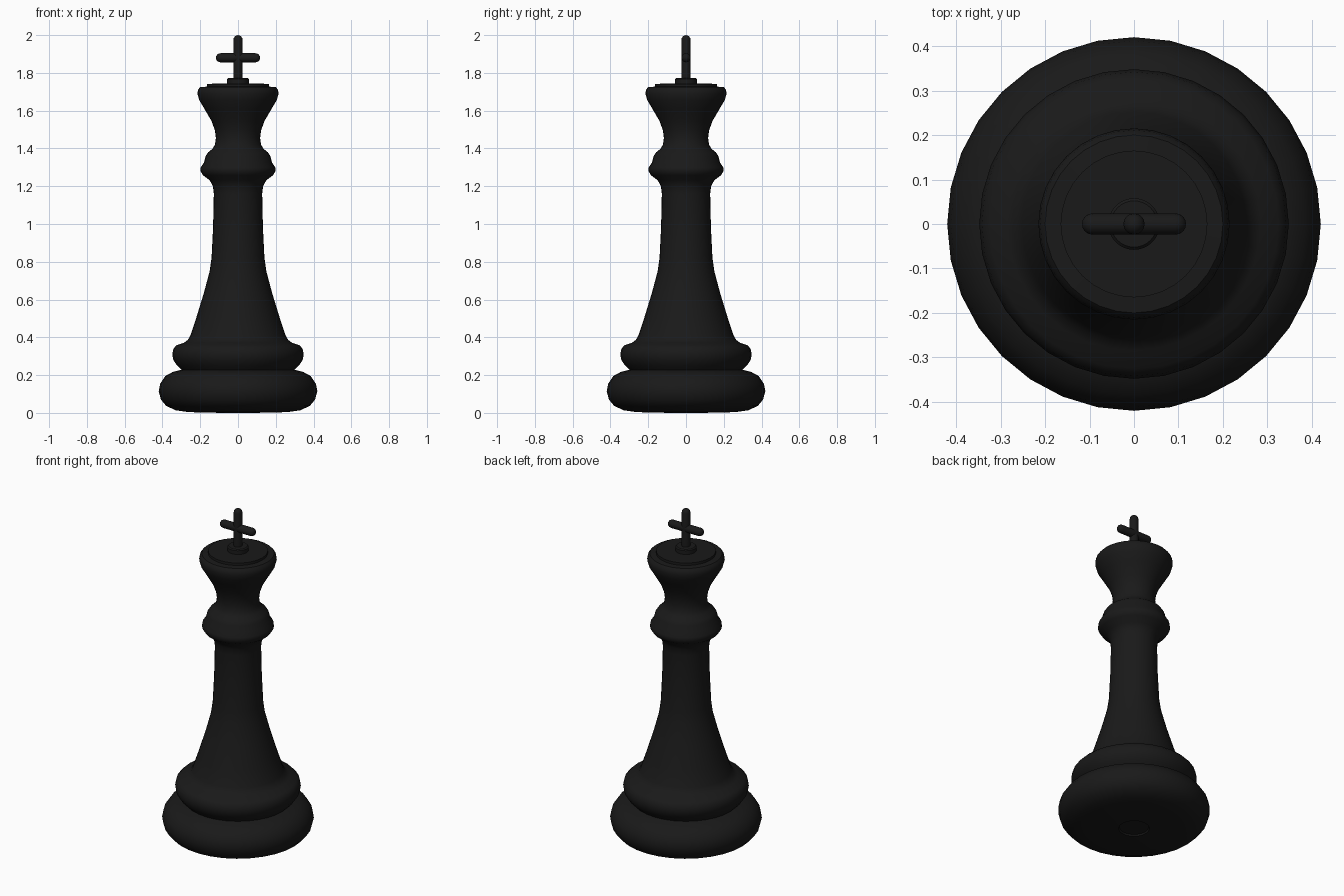
import bpy, math
from mathutils import Matrix

if "Cube" in bpy.data.objects:
    bpy.data.objects.remove(bpy.data.objects["Cube"])

black = bpy.data.materials.new("black_finish")
black.diffuse_color = (0.01, 0.01, 0.01, 1)
black.use_nodes = True
black.node_tree.nodes["Principled BSDF"].inputs["Base Color"].default_value = black.diffuse_color


def lathe(name, profile, sides=32, angle=40):
    """Revolve (radius, height) points around z; zero radius closes an end."""
    verts, rings, faces = [], [], []
    for r, z in profile:
        count = 1 if r == 0 else sides
        rings.append([len(verts) + i for i in range(count)])
        for i in range(count):
            a = 2 * math.pi * i / sides
            verts.append((r * math.cos(a), r * math.sin(a), z))
    for lo, hi in zip(rings, rings[1:]):
        for i in range(sides):
            j = (i + 1) % sides
            if len(lo) == 1:
                faces.append((lo[0], hi[j], hi[i]))
            elif len(hi) == 1:
                faces.append((lo[i], lo[j], hi[0]))
            else:
                faces.append((lo[i], lo[j], hi[j], hi[i]))
    mesh = bpy.data.meshes.new(name)
    mesh.from_pydata(verts, [], faces)
    mesh.materials.append(black)
    obj = bpy.data.objects.new(name, mesh)
    bpy.context.collection.objects.link(obj)
    bpy.ops.object.select_all(action='DESELECT')
    obj.select_set(True)
    bpy.context.view_layer.objects.active = obj
    bpy.ops.object.shade_smooth_by_angle(angle=math.radians(angle))
    return obj


def dome(r, z, sign, steps=4):
    """Quarter-round end cap points, from tip (sign -1) or to tip (sign 1)."""
    pts = [(r * math.cos(t), z + sign * r * math.sin(t))
           for t in (math.pi / 2 * k / steps for k in range(steps))]
    pts.append((0, z + sign * r))
    return pts if sign > 0 else pts[::-1]


# Turned body: foot, second ring, tapering stem, collar, flared head
lathe("turned_body", [
    (0, 0.008), (0.08, 0.008), (0.085, 0), (0.26, 0.004), (0.33, 0.014),
    (0.38, 0.037), (0.408, 0.07), (0.42, 0.115), (0.412, 0.155),
    (0.385, 0.195), (0.345, 0.217), (0.30, 0.228),
    (0.322, 0.25), (0.342, 0.28), (0.348, 0.31), (0.342, 0.34),
    (0.325, 0.358), (0.285, 0.372), (0.265, 0.387), (0.252, 0.41),
    (0.222, 0.50), (0.182, 0.63), (0.15, 0.75), (0.14, 0.82),
    (0.132, 0.98), (0.128, 1.16), (0.133, 1.20), (0.15, 1.232),
    (0.185, 1.258), (0.199, 1.28), (0.197, 1.30), (0.18, 1.325),
    (0.171, 1.36), (0.158, 1.38), (0.135, 1.398), (0.122, 1.42),
    (0.117, 1.455), (0.122, 1.495), (0.14, 1.545), (0.178, 1.61),
    (0.205, 1.655), (0.215, 1.69), (0.211, 1.712), (0.20, 1.725),
    (0.165, 1.727), (0.165, 1.742), (0, 1.745)])

# Small plinth and the rounded cross on top
lathe("cross_plinth", [(0, 1.735), (0.058, 1.735), (0.058, 1.767),
                       (0.052, 1.773), (0, 1.773)])
R = 0.024
lathe("cross_upright", [(0, 1.76), (R, 1.76)] + dome(R, 1.976, 1), 16)
bar = lathe("cross_bar", dome(R, -0.093, -1) + dome(R, 0.093, 1), 16)
bar.data.transform(Matrix.Translation((0, 0, 1.88)) @ Matrix.Rotation(math.pi / 2, 4, 'Y'))
